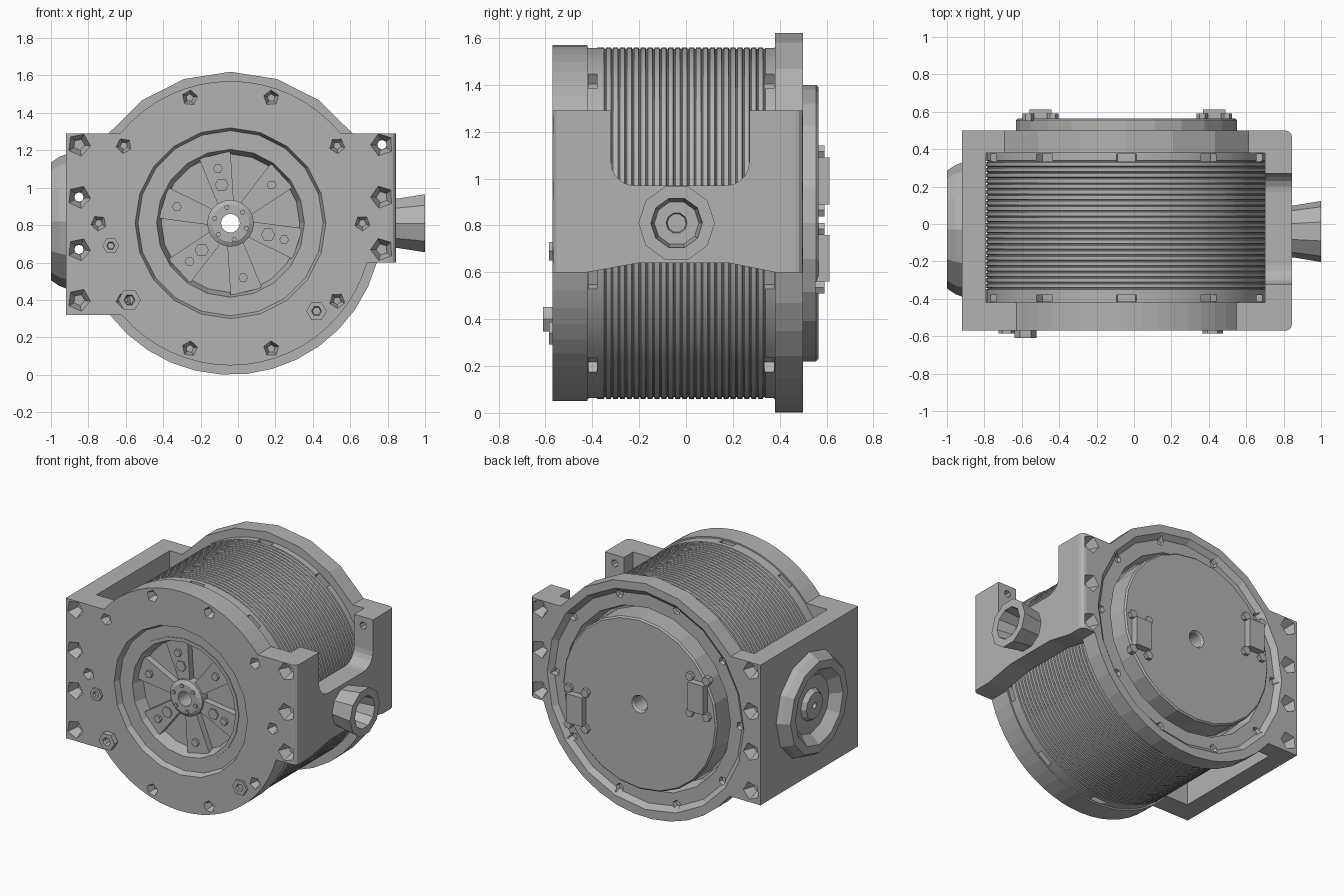
import bpy, bmesh
from math import sin, cos, asin, radians, pi, tau

cube = bpy.data.objects.get("Cube")
if cube:
    bpy.data.objects.remove(cube)

CX, CZ = -0.04, 0.81          # main axis of the housing
FRONT, BACK = -0.57, 0.50     # outer faces of the two flanges
BODY0, BODY1 = -0.42, 0.38    # ends of the ribbed drum

grey = bpy.data.materials.new("cast_grey")
grey.use_nodes = True
grey.diffuse_color = (0.45, 0.45, 0.45, 1)
grey.node_tree.nodes["Principled BSDF"].inputs["Base Color"].default_value = grey.diffuse_color


def place(axis, u, v, h):
    # the plane coordinates are (x, z) for axis y and (y, z) for axis x
    return (u, h, v) if axis == "y" else (h, u, v)


def prism(bm, pts, h0, h1, axis="y"):
    a = [bm.verts.new(place(axis, u, v, h0)) for u, v in pts]
    b = [bm.verts.new(place(axis, u, v, h1)) for u, v in pts]
    bm.faces.new(a)
    bm.faces.new(b[::-1])
    for i in range(len(a)):
        j = (i + 1) % len(a)
        bm.faces.new((a[i], b[i], b[j], a[j]))


def revolve(bm, profile, n, centre=(CX, CZ), axis="y", closed=True, phase=0.0):
    # profile is (radius, height); open profiles get end caps
    rings = []
    for r, h in profile:
        rings.append([bm.verts.new(place(axis, centre[0] + r * cos(tau * k / n + phase),
                                         centre[1] + r * sin(tau * k / n + phase), h))
                      for k in range(n)])
    count = len(rings) if closed else len(rings) - 1
    for i in range(count):
        p, q = rings[i], rings[(i + 1) % len(rings)]
        for k in range(n):
            m = (k + 1) % n
            bm.faces.new((p[k], p[m], q[m], q[k]))
    if not closed:
        bm.faces.new(rings[0])
        bm.faces.new(rings[-1][::-1])


def finish(name, bm, smooth=False):
    bmesh.ops.recalc_face_normals(bm, faces=bm.faces[:])
    mesh = bpy.data.meshes.new(name)
    bm.to_mesh(mesh)
    bm.free()
    mesh.materials.append(grey)
    ob = bpy.data.objects.new(name, mesh)
    bpy.context.collection.objects.link(ob)
    if smooth:
        activate(ob)
        bpy.ops.object.shade_smooth_by_angle(angle=radians(25))
    return ob


def activate(ob):
    bpy.ops.object.select_all(action="DESELECT")
    ob.select_set(True)
    bpy.context.view_layer.objects.active = ob


def cut(ob, *cutters):
    activate(ob)
    for c in cutters:
        mod = ob.modifiers.new("cut", "BOOLEAN")
        mod.operation, mod.solver, mod.object = "DIFFERENCE", "EXACT", c
        bpy.ops.object.modifier_apply(modifier=mod.name)


def polar(r, deg):
    return CX + r * cos(radians(deg)), CZ + r * sin(radians(deg))


def arc(r, a, b, n):
    return [(CX + r * cos(a + (b - a) * i / n), CZ + r * sin(a + (b - a) * i / n))
            for i in range(n + 1)]


# flange: a disc with square ears left and right, outer left corners rounded
def flange(name, r, h0, h1, outer, upper, lower):
    top, low, side = asin(0.48 / r), asin(0.49 / r), asin(0.21 / r)
    pts = [(0.845, 1.29)] + arc(r, top, pi - top, upper)
    pts += [(-0.92, 1.29), (-0.92, 0.32)]
    pts += arc(r, pi + low, tau - side, lower) + [(0.845, 0.60)]
    bm = bmesh.new()
    prism(bm, pts, h0, h1)
    bmesh.ops.recalc_face_normals(bm, faces=bm.faces[:])
    edge = [e for e in bm.edges if all(v.co.x > 0.84 and abs(v.co.y - outer) < 0.001 for v in e.verts)]
    bmesh.ops.bevel(bm, geom=edge, offset=0.035, segments=3, profile=0.5, affect="EDGES")
    return finish(name, bm)


front_flange = flange("front_flange", 0.76, FRONT, BODY0, FRONT, 16, 20)
back_flange = flange("back_flange", 0.81, BODY1, BACK, BACK, 6, 13)

# ribbed drum with a bore through the middle
profile = [(0.05, BODY0), (0.75, BODY0)]
for i in range(24):
    y = -0.35 + 0.0295 * i
    profile += [(0.75, y), (0.743, y + 0.003), (0.743, y + 0.007), (0.75, y + 0.010)]
profile += [(0.75, BODY1), (0.05, BODY1)]
bm = bmesh.new()
revolve(bm, profile, 64)
drum = finish("ribbed_drum", bm, True)

# wall on the right side, standing clear of the drum
bm = bmesh.new()
prism(bm, [(BODY0, 0.32), (BODY1, 0.32), (BODY1, 1.29), (BODY0, 1.29)], -0.92, -0.79, "x")
right_wall = finish("right_wall", bm)

# wall on the left side with a round-bottomed notch
notch = [(0.27 - 0.1 + 0.1 * cos(t * pi / 10), 1.07 - 0.1 * sin(t * pi / 10)) for t in range(6)]
notch += [(-0.05 - y, z) for y, z in reversed(notch)]
bm = bmesh.new()
prism(bm, [(BODY0, 0.60), (-0.2, 0.64), (0.18, 0.64), (BODY1, 0.60), (BODY1, 1.29), (0.27, 1.29)]
      + notch + [(-0.32, 1.29), (BODY0, 1.29)], 0.70, 0.845, "x")
left_wall = finish("left_wall", bm)

# cutters: tapered bolt pits, through bores, centre openings, drum pockets
RING = [polar(0.705, 36 * k) for k in range(10)]
CORNERS = [(-0.85, z) for z in (0.40, 0.67, 0.95, 1.23)] + [(0.77, z) for z in (0.67, 0.95, 1.23)]


def pit(bm, pos, r, depth):
    for face, s in ((FRONT, 1), (BACK, -1)):
        revolve(bm, [(r * 1.1, face - s * 0.01), (r, face), (r * 0.5, face + s * depth)],
                5, pos, closed=False, phase=pos[0] * 9)


bm = bmesh.new()
for p in RING:
    pit(bm, p, 0.042, 0.05)
for p in CORNERS:
    pit(bm, p, 0.062, 0.07)
pits = finish("pit_cutter", bm)

bm = bmesh.new()
for p in (CORNERS[1], CORNERS[2], CORNERS[6]):
    revolve(bm, [(0.025, -0.7), (0.025, 0.7)], 8, p, closed=False)
bores = finish("bore_cutter", bm)

bm = bmesh.new()
revolve(bm, [(0.514, -0.58), (0.495, -0.53), (0.42, -0.53), (0.42, -0.40)], 20, closed=False)
front_opening = finish("front_opening_cutter", bm)
bm = bmesh.new()
revolve(bm, [(0.765, 0.51), (0.72, 0.47), (0.63, 0.47), (0.60, 0.36)], 20, closed=False)
back_opening = finish("back_opening_cutter", bm)

bm = bmesh.new()
for k in range(10):
    a = 18 + 36 * k
    pocket = [polar(r, a + d) for r, d in ((0.70, -4), (0.78, -4), (0.78, 4), (0.70, 4))]
    for h0, h1 in ((-0.415, -0.38), (0.335, 0.375)):
        prism(bm, pocket, h0, h1)
pockets = finish("pocket_cutter", bm)

cut(front_flange, front_opening, pits, bores)
cut(back_flange, back_opening, pits, bores)
cut(drum, pockets)
cut(right_wall, bores)
cut(left_wall, bores)
for c in (pits, bores, front_opening, back_opening, pockets):
    bpy.data.objects.remove(c)

# wheel sunk in the front opening
bm = bmesh.new()
revolve(bm, [(0.05, BODY0), (0.05, -0.525), (0.10, -0.525), (0.125, -0.51), (0.125, -0.45), (0.37, -0.45),
             (0.395, -0.535), (0.42, -0.535), (0.42, BODY0)], 20)
finish("front_wheel", bm)

bm = bmesh.new()
bolts = bmesh.new()
for k in range(6):
    a = 43 + 60 * k
    prism(bm, [polar(0.11, a - 22), polar(0.385, a - 13), polar(0.385, a + 13), polar(0.11, a + 22)],
          -0.445, -0.495)
    revolve(bolts, [(0.026, -0.49), (0.026, -0.515)], 6, polar(0.30, a), closed=False)
    revolve(bolts, [(0.014, -0.52), (0.014, -0.535)], 6, polar(0.088, a), closed=False)
    if k % 2:
        revolve(bolts, [(0.038, -0.49), (0.038, -0.505)], 6, polar(0.21, a), closed=False)
finish("wheel_spokes", bm)
finish("wheel_bolts", bolts)

# plugs standing out of the front flange
bm = bmesh.new()
for x, z, r, h in ((-0.58, 0.40, 0.06, -0.61), (0.42, 0.34, 0.055, -0.585), (-0.68, 0.69, 0.045, -0.585)):
    revolve(bm, [(r, -0.54), (r, h), (r * 0.5, h), (r * 0.4, h + 0.015), (r * 0.4, -0.54)], 6, (x, z))
finish("front_plugs", bm)

# rear cap with two connectors
bm = bmesh.new()
revolve(bm, [(0.05, BODY1), (0.05, 0.55), (0.06, 0.565), (0.58, 0.565), (0.59, 0.555), (0.59, BODY1)], 24)
finish("rear_cap", bm)
bm = bmesh.new()
for x, z in ((0.43, 0.66), (-0.50, 0.99)):
    prism(bm, [(x - 0.06, z - 0.1), (x + 0.06, z - 0.1), (x + 0.06, z + 0.1), (x - 0.06, z + 0.1)],
          0.55, 0.612)
    for i in (-1, 1):
        for j in (-1, 1):
            revolve(bm, [(0.03, 0.55), (0.03, 0.59)], 6, (x + 0.065 * i, z + 0.125 * j), closed=False)
finish("rear_connectors", bm)

# round port on the right wall
bm = bmesh.new()
revolve(bm, [(0.36, -0.915), (0.345, -0.955), (0.315, -1.0), (0.26, -1.0), (0.20, -0.935), (0.11, -0.935),
             (0.09, -0.965), (0.02, -0.965), (0.02, -0.915)], 12, (-0.03, 0.82), "x")
finish("right_port", bm)

# flared pipe on the left wall
bm = bmesh.new()
revolve(bm, [(0.135, 0.80), (0.14, 0.86), (0.163, 1.0), (0.11, 1.0), (0.095, 0.87), (0.045, 0.87),
             (0.04, 0.85), (0.04, 0.80)], 10, (-0.04, 0.81), "x")
finish("left_pipe", bm)
